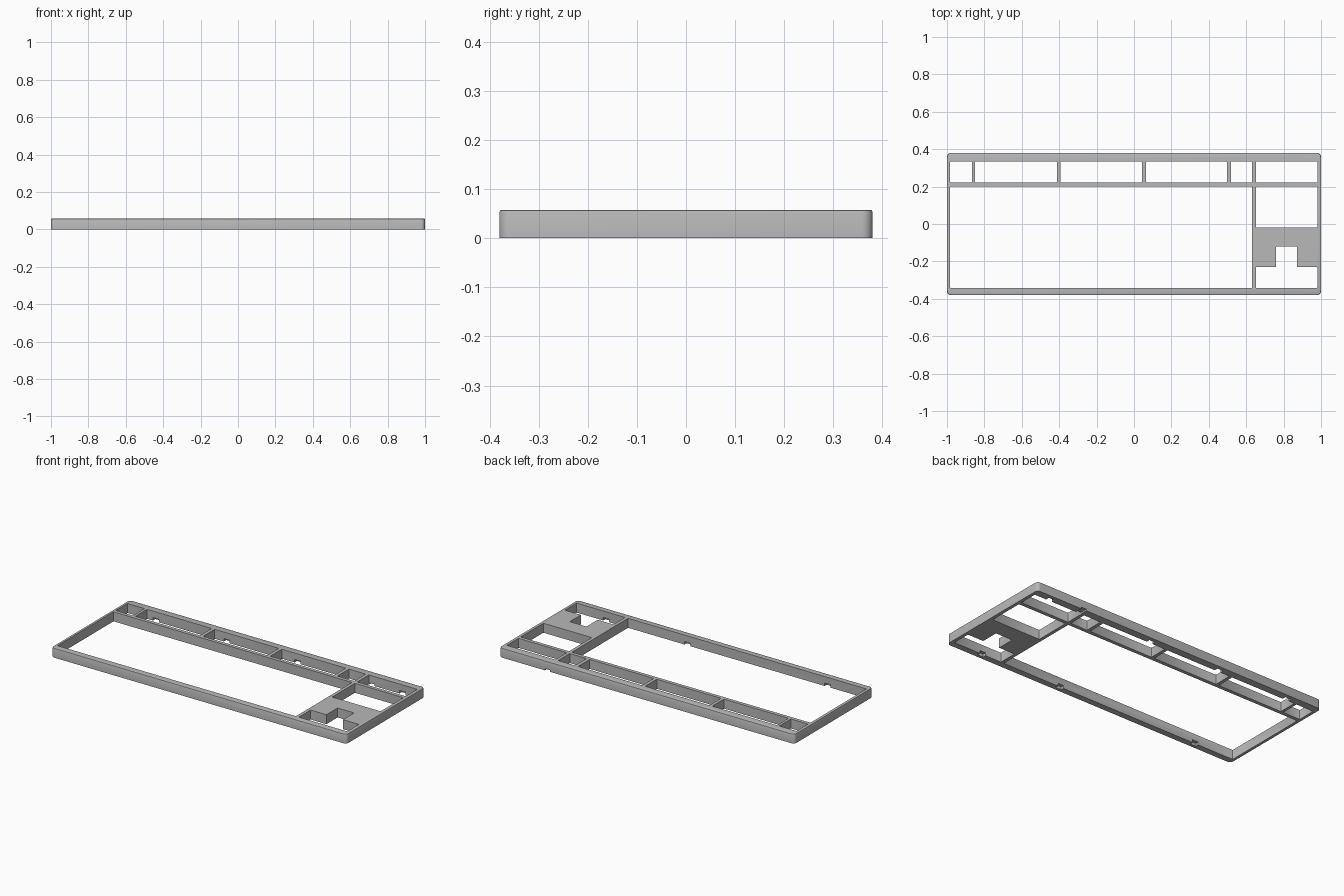
import bpy, bmesh

if "Cube" in bpy.data.objects:
    bpy.data.objects.remove(bpy.data.objects["Cube"])

HEIGHT = 0.058
HALF_Y = 0.38

grey = bpy.data.materials.new("mid grey")
grey.use_nodes = True
grey.diffuse_color = (0.48, 0.48, 0.48, 1)
grey.node_tree.nodes["Principled BSDF"].inputs["Base Color"].default_value = grey.diffuse_color


def box(name, x0, x1, y0, y1, z0, z1, radius, segments):
    """Box with rounded upright corners."""
    bm = bmesh.new()
    bmesh.ops.create_cube(bm, size=1)
    for v in bm.verts:
        v.co.x = x1 if v.co.x > 0 else x0
        v.co.y = y1 if v.co.y > 0 else y0
        v.co.z = z1 if v.co.z > 0 else z0
    if radius:
        upright = [e for e in bm.edges if abs(e.verts[0].co.z - e.verts[1].co.z) > 1e-5]
        bmesh.ops.bevel(bm, geom=upright, offset=radius, segments=segments,
                        profile=0.5, affect='EDGES')
    mesh = bpy.data.meshes.new(name)
    bm.to_mesh(mesh)
    bm.free()
    mesh.materials.append(grey)
    obj = bpy.data.objects.new(name, mesh)
    bpy.context.collection.objects.link(obj)
    return obj


# Outer slab with rounded corners and a softened top rim
frame = box("keyboard_frame", -1, 1, -HALF_Y, HALF_Y, 0, HEIGHT, 0.022, 6)
bm = bmesh.new()
bm.from_mesh(frame.data)
rim = [e for e in bm.edges if all(v.co.z > HEIGHT - 1e-4 for v in e.verts)]
bmesh.ops.bevel(bm, geom=rim, offset=0.005, segments=2, profile=0.5, affect='EDGES')
bm.to_mesh(frame.data)
bm.free()
bpy.context.view_layer.objects.active = frame
frame.select_set(True)


def cut(x0, x1, y0, y1, z0=-0.1, z1=0.2, radius=0.004):
    """Cut a box-shaped opening out of the frame."""
    cutter = box("cutter", x0, x1, y0, y1, z0, z1, radius, 2)
    cutter.hide_render = True
    mod = frame.modifiers.new("opening", 'BOOLEAN')
    mod.operation = 'DIFFERENCE'
    mod.solver = 'EXACT'
    mod.object = cutter
    bpy.ops.object.modifier_apply(modifier=mod.name)
    bpy.data.objects.remove(cutter)


# Function row openings, separated by narrow ribs
row = [(-0.983, -0.866), (-0.85, -0.412), (-0.392, 0.043),
       (0.063, 0.497), (0.518, 0.632), (0.652, 0.98)]
for x0, x1 in row:
    cut(x0, x1, 0.222, 0.334)

# Main key field and navigation cluster
cut(-0.983, 0.632, -0.342, 0.2)
cut(0.652, 0.98, -0.02, 0.2)

# Arrow cluster: wide lower row and a single raised key
cut(0.652, 0.98, -0.342, -0.229)
cut(0.759, 0.872, -0.3, -0.121)

# Small clip recesses under the inner walls
for x in (-0.79, -0.31, 0.17, 0.88):
    cut(x - 0.02, x + 0.02, 0.32, 0.357, -0.1, 0.018, 0)
for x in (-0.72, 0.23, 0.78):
    cut(x - 0.02, x + 0.02, -0.362, -0.33, -0.1, 0.018, 0)

# Cable opening under the back wall
cut(0.655, 0.69, 0.32, 0.5, -0.1, 0.01, 0)

bpy.ops.object.shade_smooth_by_angle(angle=0.6)
